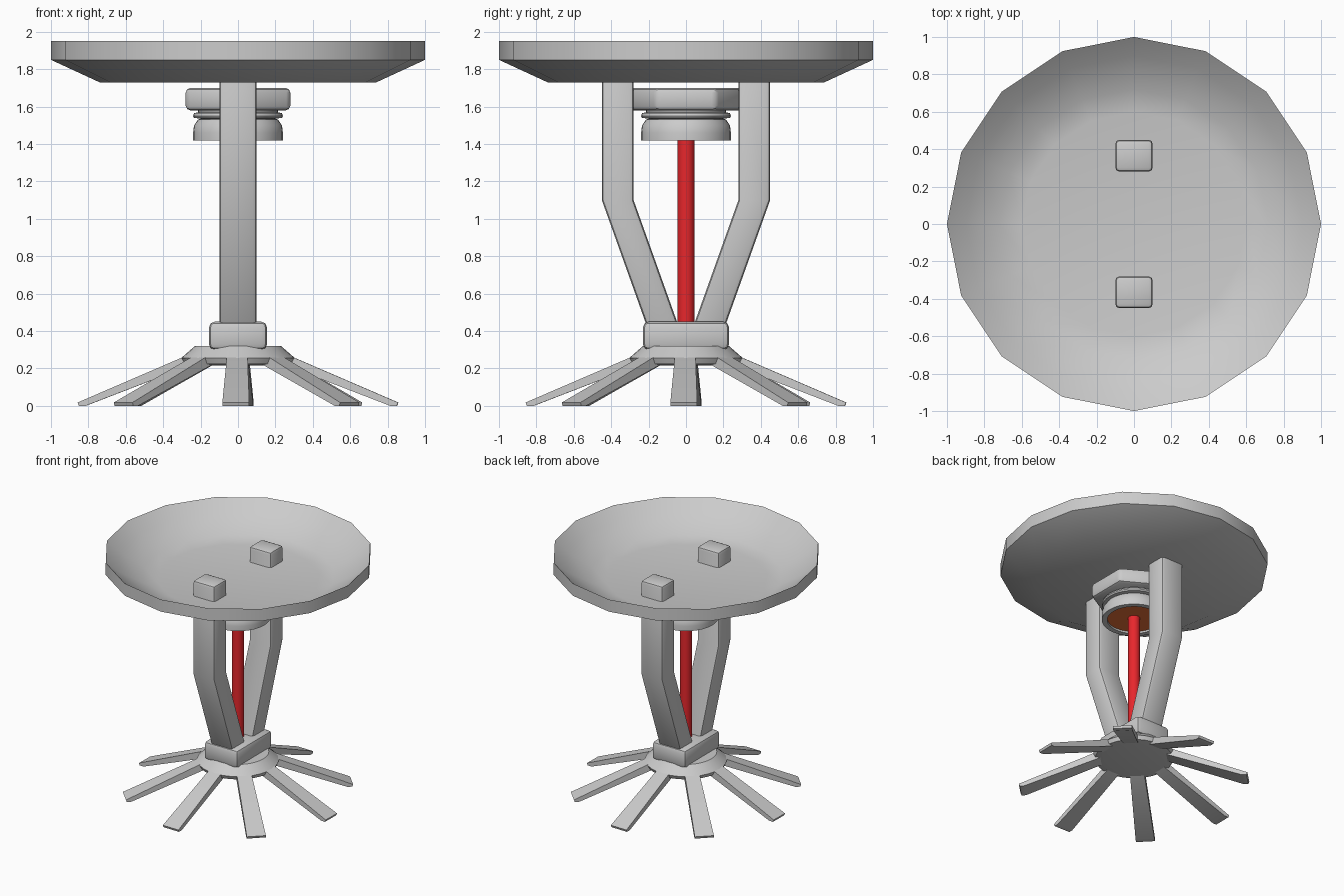
import bpy, bmesh
from math import sin, cos, pi, radians

if "Cube" in bpy.data.objects:
    bpy.data.objects.remove(bpy.data.objects["Cube"])


def finish(name, bm, bevel=0.0, color=None, smooth=32, segments=2):
    bmesh.ops.recalc_face_normals(bm, faces=bm.faces)
    me = bpy.data.meshes.new(name)
    bm.to_mesh(me)
    bm.free()
    ob = bpy.data.objects.new(name, me)
    bpy.context.collection.objects.link(ob)
    bpy.ops.object.select_all(action='DESELECT')
    ob.select_set(True)
    bpy.context.view_layer.objects.active = ob
    if bevel:
        mod = ob.modifiers.new("Bevel", 'BEVEL')
        mod.width, mod.segments = bevel, segments
        mod.limit_method, mod.angle_limit = 'ANGLE', radians(40)
        bpy.ops.object.modifier_apply(modifier=mod.name)
    bpy.ops.object.shade_smooth_by_angle(angle=radians(smooth))
    if color:
        mat = bpy.data.materials.new(name + "_color")
        mat.diffuse_color = color
        mat.use_nodes = True
        mat.node_tree.nodes["Principled BSDF"].inputs["Base Color"].default_value = mat.diffuse_color
        me.materials.append(mat)
    return ob


def lathe(name, profile, sides, turn=0.0, **kw):
    """Revolve (radius, z) points around z; both ends are capped."""
    bm = bmesh.new()
    rings = []
    for r, z in profile:
        rings.append([bm.verts.new((r * cos(turn + 2 * pi * i / sides),
                                    r * sin(turn + 2 * pi * i / sides), z))
                      for i in range(sides)])
    for a, b in zip(rings, rings[1:]):
        for i in range(sides):
            j = (i + 1) % sides
            bm.faces.new((a[i], a[j], b[j], b[i]))
    bm.faces.new(rings[0])
    bm.faces.new(rings[-1])
    return finish(name, bm, **kw)


def prism(name, profile, half_width, angle=0.0, **kw):
    """Extrude a (radius, z) outline sideways, then turn it around z."""
    bm = bmesh.new()
    sides = []
    for s in (-1, 1):
        vs = []
        for r, z in profile:
            w = s * half_width(r)
            vs.append(bm.verts.new((r * cos(angle) - w * sin(angle),
                                    r * sin(angle) + w * cos(angle), z)))
        sides.append(vs)
        bm.faces.new(vs)
    n = len(profile)
    for i in range(n):
        j = (i + 1) % n
        bm.faces.new((sides[0][i], sides[0][j], sides[1][j], sides[1][i]))
    return finish(name, bm, **kw)


# shallow 16-sided dish
lathe("dish", [(0.74, 1.73), (1.0, 1.85), (1.0, 1.95), (0.9, 1.87),
               (0.72, 1.765), (0.60, 1.745)], 16)

# two bent frame arms, poking through the dish
arm = [(0.45, 1.87), (0.45, 1.10), (0.20, 0.40), (0.03, 0.40),
       (0.28, 1.10), (0.28, 1.87)]
for label, a in (("front", -pi / 2), ("back", pi / 2)):
    prism(label + "_arm", arm, lambda r: 0.1, a, bevel=0.022)

# hexagonal nut and the hollow cap below it
lathe("hex_nut", [(0.323, 1.58), (0.323, 1.70)], 6, pi / 2, bevel=0.025)
lathe("cap", [(0.20, 1.46), (0.20, 1.42), (0.24, 1.42), (0.24, 1.46),
              (0.235, 1.50), (0.215, 1.53), (0.20, 1.535), (0.235, 1.54),
              (0.24, 1.55), (0.235, 1.565), (0.215, 1.57), (0.215, 1.60)], 32)
lathe("cap_seal", [(0.205, 1.435), (0.205, 1.465)], 32,
      color=(0.8, 0.16, 0.04, 1))

# glass bulb
lathe("bulb", [(0.045, 0.40), (0.045, 1.47)], 24, color=(0.8, 0.02, 0.025, 1))

# block joining the arms
prism("collar", [(-0.23, 0.30), (0.23, 0.30), (0.23, 0.45), (-0.23, 0.45)],
      lambda r: 0.155, pi / 2, bevel=0.03)

# deflector hub and eight sloping tines
lathe("deflector_hub", [(0.22, 0.215), (0.29, 0.225), (0.305, 0.255),
                        (0.23, 0.32)], 32)
tine = [(0.22, 0.285), (0.30, 0.258), (0.857, 0.018), (0.85, 0.0),
        (0.815, 0.0), (0.24, 0.222)]
for i in range(8):
    prism(f"tine_{i + 1}", tine, lambda r: 0.047 + 0.029 * r,
          i * pi / 4 - radians(0.8))
